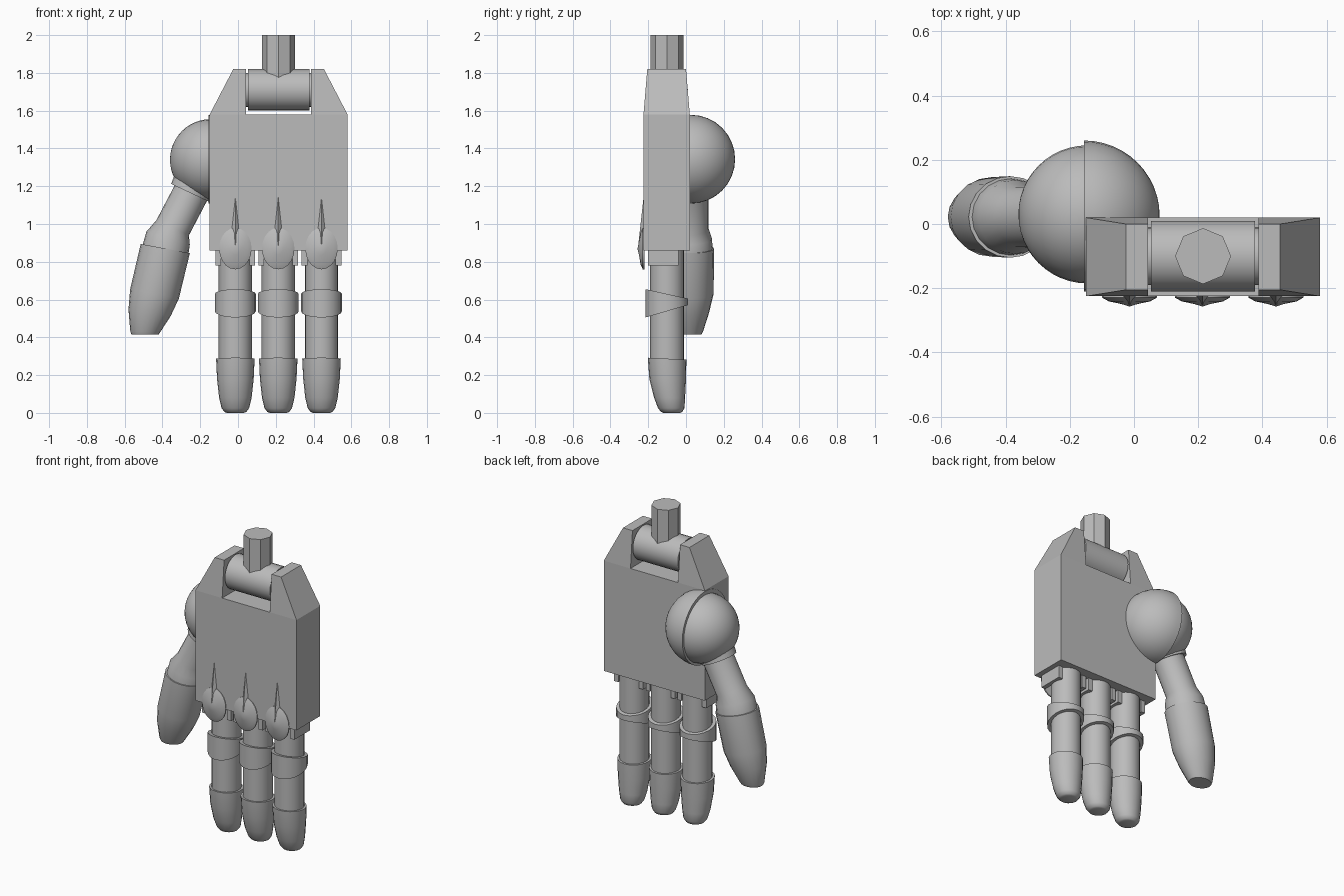
import bpy, bmesh, math
from mathutils import Matrix, Vector

cube = bpy.data.objects.get("Cube")
if cube:
    bpy.data.objects.remove(cube, do_unlink=True)

grey = bpy.data.materials.new("plain_grey")
grey.use_nodes = True
colour = (0.5, 0.5, 0.5, 1)
grey.diffuse_color = colour
grey.node_tree.nodes["Principled BSDF"].inputs["Base Color"].default_value = colour


def finish(name, bm, smooth=True):
    bmesh.ops.recalc_face_normals(bm, faces=bm.faces[:])
    mesh = bpy.data.meshes.new(name)
    bm.to_mesh(mesh)
    bm.free()
    mesh.materials.append(grey)
    obj = bpy.data.objects.new(name, mesh)
    bpy.context.collection.objects.link(obj)
    if smooth:
        bpy.ops.object.select_all(action='DESELECT')
        obj.select_set(True)
        bpy.context.view_layer.objects.active = obj
        bpy.ops.object.shade_smooth_by_angle(angle=math.radians(40))
    return obj


def tube(name, rings, sides=20):
    """Capped loft; each ring is (x, y, z, radius x, radius y, slope along x, slope along y)."""
    bm = bmesh.new()
    loops = []
    for x, y, z, rx, ry, sx, sy in rings:
        loop = []
        for i in range(sides):
            a = math.tau * i / sides
            dx, dy = rx * math.cos(a), ry * math.sin(a)
            loop.append(bm.verts.new((x + dx, y + dy, z + sx * dx + sy * dy)))
        loops.append(loop)
    for low, high in zip(loops, loops[1:]):
        for i in range(sides):
            j = (i + 1) % sides
            bm.faces.new((low[i], low[j], high[j], high[i]))
    bm.faces.new(loops[0])
    bm.faces.new(loops[-1])
    return finish(name, bm)


def block(name, base, top, z0, z1):
    """Tapered box; base and top are (x0, x1, y0, y1)."""
    bm = bmesh.new()
    quads = []
    for (x0, x1, y0, y1), z in ((base, z0), (top, z1)):
        quads.append([bm.verts.new(p) for p in
                      ((x0, y0, z), (x1, y0, z), (x1, y1, z), (x0, y1, z))])
    a, b = quads
    bm.faces.new(a)
    bm.faces.new(b)
    for i in range(4):
        j = (i + 1) % 4
        bm.faces.new((a[i], a[j], b[j], b[i]))
    return finish(name, bm, False)


def bar(name, centre, radius, length, sides=24):
    """Cylinder lying along x."""
    bm = bmesh.new()
    bmesh.ops.create_cone(bm, cap_ends=True, segments=sides, radius1=radius, radius2=radius,
                          depth=length, matrix=Matrix.Translation(centre)
                          @ Matrix.Rotation(math.pi / 2, 4, 'Y'))
    return finish(name, bm)


def ball(name, centre, radius, half=False):
    bm = bmesh.new()
    bmesh.ops.create_uvsphere(bm, u_segments=32, v_segments=24, radius=radius,
                              matrix=Matrix.Rotation(math.pi / 2, 4, 'Y'))
    if half:
        cut = bmesh.ops.bisect_plane(bm, geom=bm.verts[:] + bm.edges[:] + bm.faces[:], dist=1e-4,
                                     plane_co=(0, 0, 0), plane_no=(-1, 0, 0), clear_outer=True)
        rim = [e for e in bm.edges if e.is_boundary]
        bmesh.ops.contextual_create(bm, geom=rim)
    bmesh.ops.translate(bm, verts=bm.verts[:], vec=centre)
    return finish(name, bm)


MID = 0.215      # centre line of the palm
FY = -0.1        # depth of the fingers

# Palm with two tapered wrist lugs
slab = (-0.15, 0.58, -0.225, 0.02)
block("palm", slab, slab, 0.86, 1.58)
for side, name in ((-1, "wrist_lug_right"), (1, "wrist_lug_left")):
    inner, outer, peak = (MID + side * d for d in (0.172, 0.365, 0.24))
    block(name, (*sorted((inner, outer)), -0.225, 0.02),
          (*sorted((inner, peak)), -0.205, 0.0), 1.58, 1.82)

# Wrist hinge and forearm stub
bar("wrist_barrel", (MID, FY, 1.71), 0.11, 0.325)
bar("wrist_pin", (MID, FY, 1.71), 0.09, 0.35)
tube("forearm_stub", [(MID, FY, z, 0.087, 0.087, 0, 0) for z in (1.72, 2.0)], 8)

# Thumb ball and its half socket
ball("thumb_socket", Vector((-0.155, 0.025, 1.343)), 0.235, half=True)
ball("thumb_ball", Vector((-0.145, 0.03, 1.34)), 0.215)

# Thumb
TY = 0.022
tube("thumb_collar", [(-0.235, TY, 1.215, 0.1, 0.108, -0.47, 0),
                      (-0.254, TY, 1.165, 0.1, 0.108, -0.47, 0)])
tube("thumb_base", [(-0.22, TY, 1.22, 0.086, 0.096, -0.47, 0),
                    (-0.346, TY, 0.98, 0.086, 0.096, -0.47, 0),
                    (-0.37, TY, 0.925, 0.115, 0.115, -0.3, 0),
                    (-0.385, TY, 0.86, 0.122, 0.12, -0.19, 0)])
tube("thumb_tip", [(-0.385, TY, 0.87, 0.13, 0.127, -0.19, 0),
                   (-0.442, TY, 0.63, 0.129, 0.124, -0.19, 0),
                   (-0.468, TY, 0.53, 0.112, 0.1, -0.15, 0),
                   (-0.49, TY, 0.43, 0.08, 0.068, 0, 0),
                   (-0.492, TY, 0.415, 0.072, 0.06, 0, 0)])


def knuckle(name, x):
    """Shallow pointed oval with a fine ridge running up the palm."""
    bm = bmesh.new()
    n, y, z = 20, -0.225, 0.87
    tip = bm.verts.new((x, y - 0.032, z))
    rims = []
    for scale, depth in ((0.3, 0.024), (0.75, 0.016), (1, 0.004), (1, -0.004)):
        rims.append([bm.verts.new((x + 0.086 * scale * math.cos(math.tau * i / n), y - depth,
                                   z + 0.11 * scale * math.sin(math.tau * i / n)))
                     for i in range(n)])
    for i in range(n):
        j = (i + 1) % n
        bm.faces.new((tip, rims[0][i], rims[0][j]))
        for a, b in zip(rims, rims[1:]):
            bm.faces.new((a[i], b[i], b[j], a[j]))
    bm.faces.new(rims[-1])
    # Ridge
    crest = bm.verts.new((x, y, z + 0.27))
    foot = [bm.verts.new(p) for p in ((x - 0.03, y, z), (x, y - 0.03, z), (x + 0.03, y, z))]
    bm.faces.new(foot)
    for i in range(3):
        bm.faces.new((crest, foot[i], foot[(i + 1) % 3]))
    finish(name, bm)


# Three fingers
for label, x in (("inner", -0.014), ("middle", 0.213), ("outer", 0.442)):
    tube(label + "_finger", [(x, FY, z, 0.088, 0.09, 0, 0) for z in (0.2, 0.87)])
    tube(label + "_finger_band", [(x, FY - 0.002, 0.538, 0.108, 0.113, 0, 0.29),
                                  (x, FY - 0.002, 0.63, 0.108, 0.113, 0, -0.22)])
    tube(label + "_fingertip", [(x, FY, 0.287, 0.102, 0.102, 0, -0.05),
                                (x, FY + 0.003, 0.18, 0.097, 0.097, 0, 0),
                                (x, FY + 0.013, 0.08, 0.086, 0.082, 0, 0),
                                (x, FY + 0.022, 0.025, 0.073, 0.07, 0, 0),
                                (x, FY + 0.024, 0.005, 0.058, 0.056, 0, 0),
                                (x, FY + 0.025, 0, 0.045, 0.044, 0, 0)])
    for side, end in ((-1, "right"), (1, "left")):
        x0, x1 = sorted((x + side * 0.075, x + side * 0.105))
        plate = (x0, x1, -0.2, -0.04)
        block(f"{label}_finger_bracket_{end}", plate, plate, 0.78, 0.865)
    knuckle(label + "_knuckle", x)
